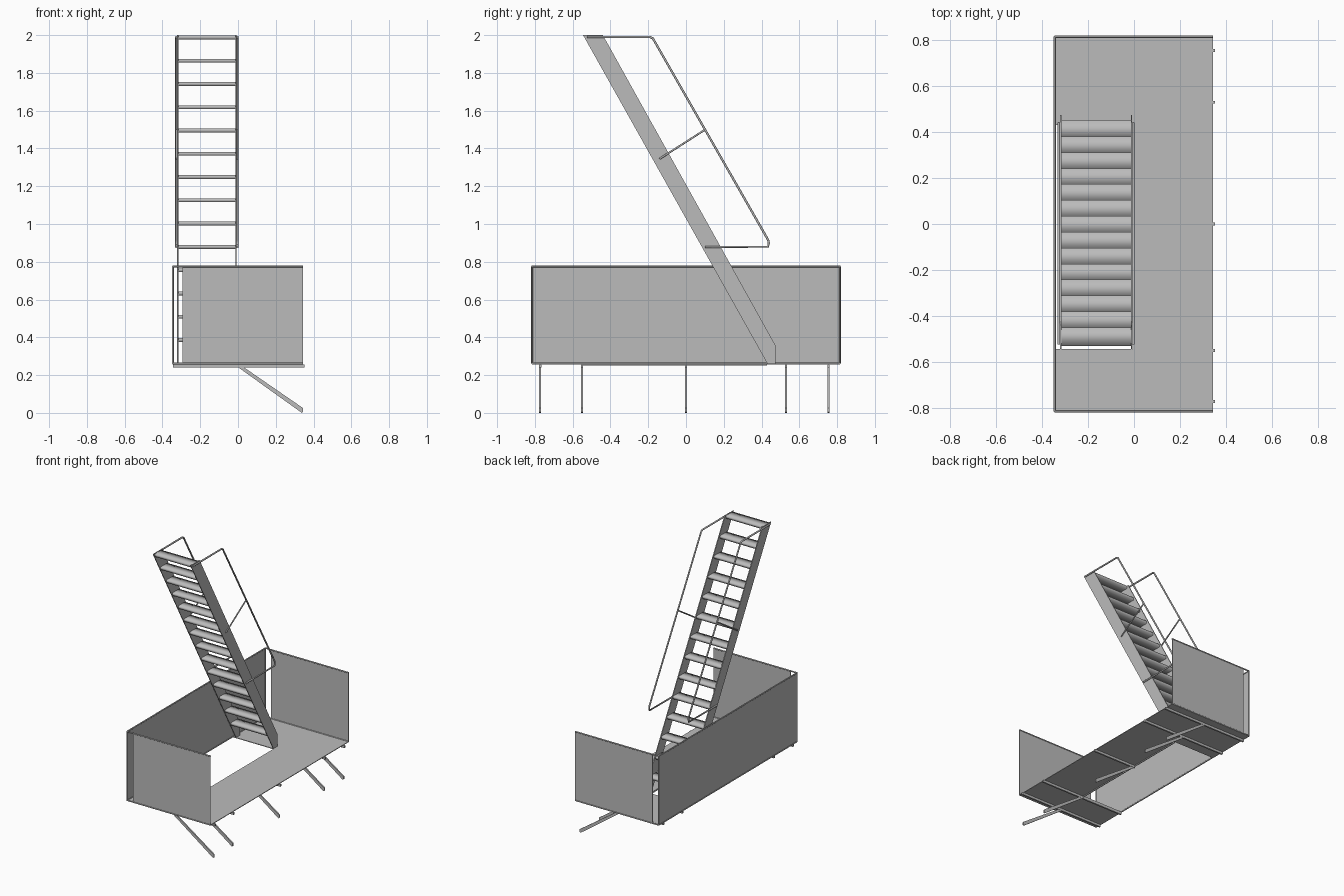
import bpy
import bmesh
from mathutils import Vector

cube = bpy.data.objects.get("Cube")
if cube:
    bpy.data.objects.remove(cube, do_unlink=True)

GREY = (0.5, 0.5, 0.5, 1)
steel = bpy.data.materials.new("grey steel")
steel.use_nodes = True
steel.diffuse_color = GREY
steel.node_tree.nodes["Principled BSDF"].inputs["Base Color"].default_value = GREY


def prism(name, outline, axis, lo, hi, caps=True, smooth=False):
    """Extrude a 2D outline along axis (0 x, 1 y, 2 z) from lo to hi."""
    def place(p, depth):
        co = list(p)
        co.insert(axis, depth)
        return co

    bm = bmesh.new()
    a = [bm.verts.new(place(p, lo)) for p in outline]
    b = [bm.verts.new(place(p, hi)) for p in outline]
    n = len(outline)
    for i in range(n):
        j = (i + 1) % n
        bm.faces.new((a[i], a[j], b[j], b[i]))
    if caps:
        bm.faces.new(a[::-1])
        bm.faces.new(b)
    bmesh.ops.recalc_face_normals(bm, faces=bm.faces)
    for f in bm.faces:
        f.smooth = smooth
    mesh = bpy.data.meshes.new(name)
    bm.to_mesh(mesh)
    bm.free()
    mesh.materials.append(steel)
    obj = bpy.data.objects.new(name, mesh)
    bpy.context.collection.objects.link(obj)
    return obj


def rect(u0, u1, v0, v1):
    return [(u0, v0), (u1, v0), (u1, v1), (u0, v1)]


def box(name, x0, x1, y0, y1, z0, z1):
    return prism(name, rect(x0, x1, y0, y1), 2, z0, z1)


def tube(name, points, radius):
    curve = bpy.data.curves.new(name, "CURVE")
    curve.dimensions = "3D"
    curve.bevel_depth = radius
    curve.bevel_resolution = 2
    curve.use_fill_caps = True
    spline = curve.splines.new("POLY")
    spline.points.add(len(points) - 1)
    for sp, p in zip(spline.points, points):
        sp.co = (*p, 1)
    curve.materials.append(steel)
    obj = bpy.data.objects.new(name, curve)
    bpy.context.collection.objects.link(obj)
    return obj


LEFT, RIGHT, END = -0.345, 0.343, 0.815
FLOOR, TOP = 0.262, 0.775

# Floor plate with the stair opening cut into its side
prism("floor", [(LEFT, -END), (RIGHT, -END), (RIGHT, END), (LEFT, END),
                (LEFT, 0.43), (0, 0.43), (0, -0.545), (LEFT, -0.545)],
      2, FLOOR - 0.005, FLOOR)

# Trim around the opening
box("opening_side_trim", -0.006, 0, -0.545, 0.43, 0.25, FLOOR)
box("opening_front_trim", LEFT, 0, -0.551, -0.545, 0.25, FLOOR)

# Guard walls and their frames
box("long_wall", LEFT - 0.002, LEFT + 0.002, -END, END, FLOOR, TOP)
for z, level in ((FLOOR, "bottom"), (TOP, "top")):
    tube("long_wall_" + level + "_rail", [(LEFT, -END, z), (LEFT, END, z)], 0.005)
for side, label in ((-1, "front"), (1, "back")):
    y = side * END
    box(label + "_wall", -0.295, RIGHT, y - 0.002, y + 0.002, FLOOR, TOP)
    tube(label + "_corner_post", [(LEFT, y, FLOOR), (LEFT, y, TOP)], 0.005)
    for z, level in ((FLOOR, "bottom"), (TOP, "top")):
        tube(label + "_wall_" + level + "_rail", [(LEFT, y, z), (RIGHT, y, z)], 0.005)

# Floor beams with diagonal struts
for y in (-0.772, -0.55, 0, 0.53, 0.755):
    start = -0.006 if y == 0 else LEFT
    box("floor_beam", start, 0.353, y - 0.006, y + 0.006, 0.24, 0.257)
    prism("strut", [(0, 0.242), (0.03, 0.242), (0.345, 0.025), (0.345, 0.005), (0.338, 0)],
          1, y - 0.005, y + 0.005)

# Stair stringers and handrails
stringer = [(-0.545, 2), (-0.44, 2), (0.475, 0.355), (0.475, FLOOR), (0.43, FLOOR)]
handrail = [(-0.525, 1.99), (-0.19, 1.99), (-0.175, 1.982), (0.435, 0.915),
            (0.438, 0.9), (0.434, 0.88), (0.1, 0.878)]
brace = [(-0.14, 1.345), (0.102, 1.5)]
for x, out, label in ((-0.319, -1, "right"), (-0.011, 1, "left")):
    prism(label + "_stringer", stringer, 0, x - 0.003, x + 0.003)
    rail_x = x + out * 0.008
    tube(label + "_handrail", [(rail_x, y, z) for y, z in handrail], 0.006)
    tube(label + "_handrail_brace", [(rail_x, y, z) for y, z in brace], 0.005)

# Treads, softly shaded
STEPS = 14
first, last = Vector((0.41, 0.386)), Vector((-0.49, 1.988))
for i in range(STEPS):
    y, z = first.lerp(last, i / (STEPS - 1))
    prism("tread", rect(y - 0.04, y + 0.04, z - 0.01, z + 0.01), 0,
          -0.318, -0.012, caps=False, smooth=True)
